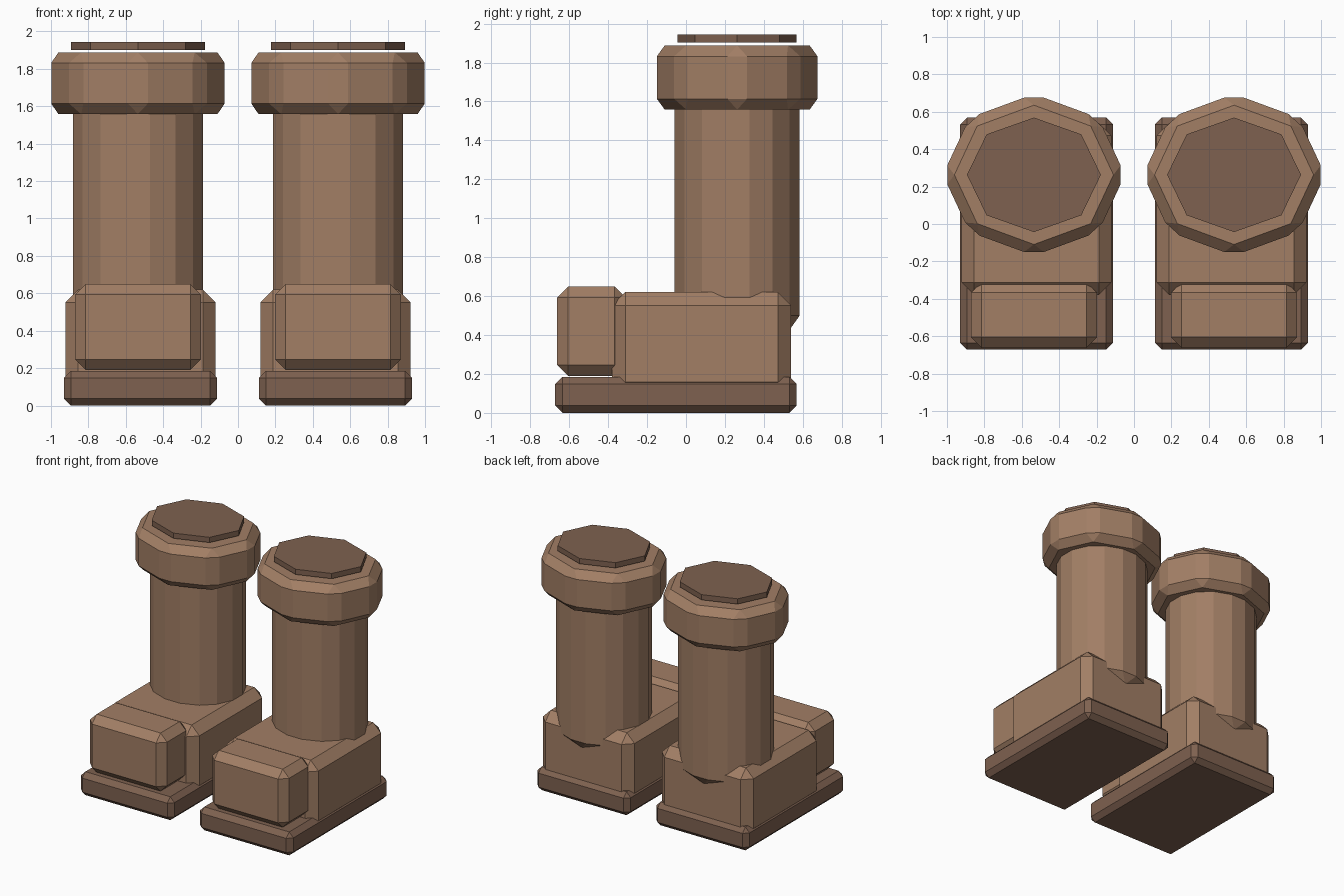
import bpy, bmesh
from mathutils import Matrix, Vector

if "Cube" in bpy.data.objects:
    bpy.data.objects.remove(bpy.data.objects["Cube"])


def material(name, rgb):
    m = bpy.data.materials.new(name)
    m.diffuse_color = (*rgb, 1)
    m.use_nodes = True
    m.node_tree.nodes["Principled BSDF"].inputs["Base Color"].default_value = m.diffuse_color
    return m


LEATHER = material("leather", (0.36, 0.21, 0.13))
DARK = material("dark_leather", (0.21, 0.12, 0.08))


def finish(name, bm, mat, bevel):
    # chamfer the part, then mirror it for the other boot
    me = bpy.data.meshes.new(name)
    bm.to_mesh(me)
    bm.free()
    me.materials.append(mat)
    ob = bpy.data.objects.new(name, me)
    bpy.context.collection.objects.link(ob)
    if bevel:
        b = ob.modifiers.new("chamfer", 'BEVEL')
        b.width, b.segments = bevel, 1
        b.limit_method, b.angle_limit = 'ANGLE', 0.5
    ob.modifiers.new("other_boot", 'MIRROR').use_mirror_merge = False
    return ob


def placement(lo, hi):
    lo, hi = Vector(lo), Vector(hi)
    return Matrix.Translation((lo + hi) / 2) @ Matrix.Diagonal((*(hi - lo), 1))


def block(name, lo, hi, mat, bevel):
    bm = bmesh.new()
    bmesh.ops.create_cube(bm, size=1, matrix=placement(lo, hi))
    return finish(name, bm, mat, bevel)


def octagon(name, rx, ry, z0, z1, mat, bevel):
    # oval eight-sided drum around the leg axis, corners on x and y
    x, y = 0.535, 0.263
    bm = bmesh.new()
    bmesh.ops.create_cone(bm, cap_ends=True, segments=8, radius1=0.5, radius2=0.5, depth=1,
                          matrix=placement((x - rx, y - ry, z0), (x + rx, y + ry, z1)))
    return finish(name, bm, mat, bevel)


# foot
block("sole", (0.112, -0.672, 0.0), (0.93, 0.569, 0.185), DARK, 0.037)
block("foot", (0.12, -0.38, 0.09), (0.923, 0.54, 0.62), LEATHER, 0.068)
block("toe_cap", (0.198, -0.662, 0.19), (0.872, -0.31, 0.65), LEATHER, 0.057)

# leg
octagon("shaft", 0.377, 0.346, 0.43, 1.7, LEATHER, 0.07)
octagon("cuff", 0.487, 0.432, 1.558, 1.888, LEATHER, 0.056)
octagon("top_lining", 0.358, 0.306, 1.902, 1.944, DARK, 0)
